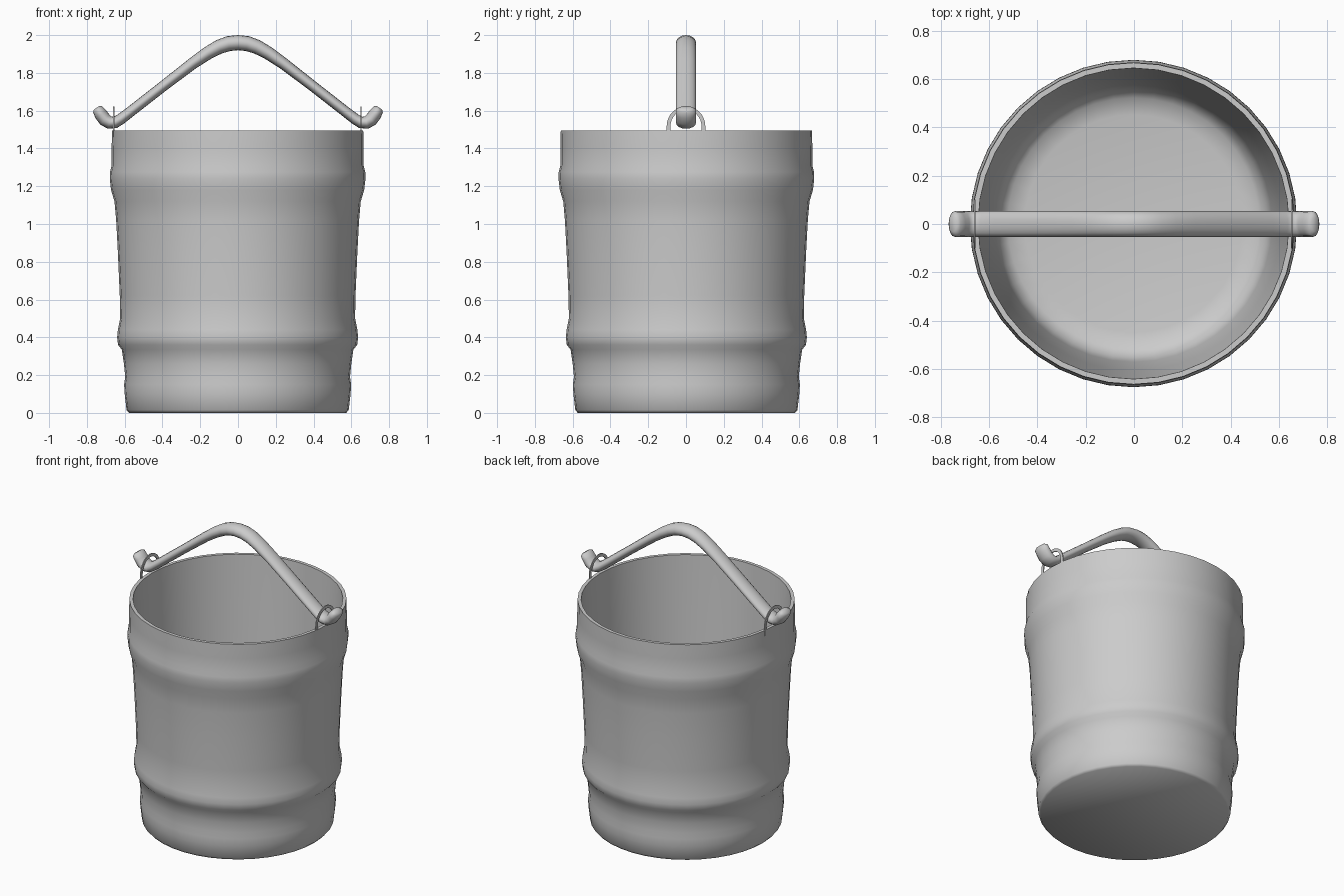
import bpy, bmesh, math
from mathutils import Vector

if "Cube" in bpy.data.objects:
    bpy.data.objects.remove(bpy.data.objects["Cube"])


def finish(name, bm, angle):
    bmesh.ops.recalc_face_normals(bm, faces=bm.faces)
    me = bpy.data.meshes.new(name)
    bm.to_mesh(me)
    bm.free()
    ob = bpy.data.objects.new(name, me)
    bpy.context.collection.objects.link(ob)
    bpy.ops.object.select_all(action='DESELECT')
    ob.select_set(True)
    bpy.context.view_layer.objects.active = ob
    bpy.ops.object.shade_smooth_by_angle(angle=math.radians(angle))
    return ob


def skin(bm, rings):
    """Bridge consecutive rings of points and cap both ends."""
    loops = [[bm.verts.new(p) for p in ring] for ring in rings]
    n = len(loops[0])
    for a, b in zip(loops, loops[1:]):
        for i in range(n):
            j = (i + 1) % n
            bm.faces.new((a[i], a[j], b[j], b[i]))
    bm.faces.new(loops[0])
    bm.faces.new(loops[-1])


# Bucket body: lathed outer wall, rim, plain inner wall and rounded floor
SIDES = 40
profile = [
    (0.575, 0.0), (0.588, 0.015), (0.598, 0.10), (0.601, 0.15), (0.595, 0.19),
    (0.602, 0.26), (0.613, 0.335), (0.633, 0.36), (0.638, 0.40), (0.634, 0.44),
    (0.622, 0.50), (0.624, 0.62), (0.634, 0.85), (0.643, 1.02), (0.652, 1.12),
    (0.670, 1.18), (0.677, 1.24), (0.676, 1.275), (0.667, 1.31), (0.667, 1.40),
    (0.665, 1.495),
    (0.643, 1.495), (0.610, 0.80), (0.573, 0.17), (0.555, 0.09), (0.52, 0.055),
    (0.45, 0.04)]
bm = bmesh.new()
skin(bm, [[(r * math.cos(2 * math.pi * i / SIDES) - 0.002,
            r * math.sin(2 * math.pi * i / SIDES) + 0.002, z)
           for i in range(SIDES)] for r, z in profile])
finish("bucket_body", bm, 50)

# Handle: oval bar along a mirrored path of (x, z, half thickness)
half = [(0.0, 1.96, 0.040), (0.05, 1.955, 0.040), (0.10, 1.938, 0.038),
        (0.16, 1.905, 0.035), (0.24, 1.85, 0.031), (0.40, 1.727, 0.028),
        (0.56, 1.602, 0.028), (0.62, 1.556, 0.029), (0.65, 1.538, 0.031),
        (0.68, 1.537, 0.034), (0.705, 1.553, 0.036), (0.725, 1.58, 0.035),
        (0.742, 1.605, 0.030), (0.749, 1.615, 0.019)]
path = [(-x, z, t) for x, z, t in reversed(half[1:])] + half
rings = []
for k, (x, z, t) in enumerate(path):
    a, b = path[max(k - 1, 0)], path[min(k + 1, len(path) - 1)]
    d = Vector((b[0] - a[0], 0, b[1] - a[1])).normalized()
    nrm = Vector((-d.z, 0, d.x))
    wide = 0.053 if 0 < k < len(path) - 1 else 0.032
    rings.append([Vector((x, 0, z)) + nrm * t * math.cos(u) + Vector((0, wide * math.sin(u), 0))
                  for u in (2 * math.pi * i / 16 for i in range(16))])
bm = bmesh.new()
skin(bm, rings)
finish("handle", bm, 60)

# Handle loops: thin flat arches rising from the rim
for name, x in (("loop_left", -0.658), ("loop_right", 0.652)):
    arch = [(1, 0, 1.46)]
    arch += [(math.cos(u), math.sin(u), 1.52) for u in (math.pi * i / 16 for i in range(17))]
    arch += [(-1, 0, 1.46)]
    rings = []
    for c, s, z in arch:
        rings.append([(x + dx, c * r, z + s * r)
                      for dx, r in ((-0.003, 0.082), (0.003, 0.082), (0.003, 0.102), (-0.003, 0.102))])
    bm = bmesh.new()
    skin(bm, rings)
    finish(name, bm, 40)
